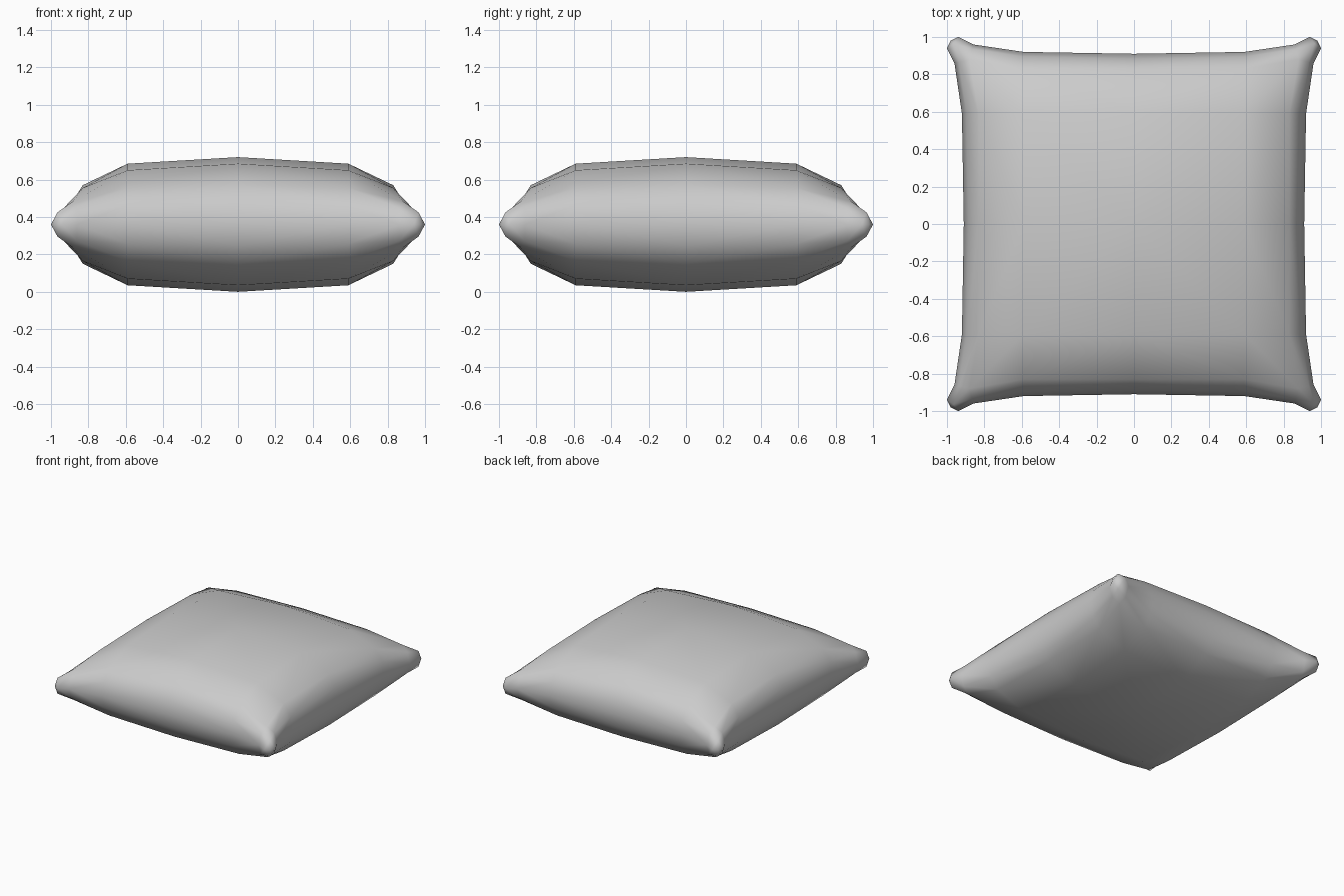
import bpy
import bmesh

cube = bpy.data.objects.get("Cube")
if cube:
    bpy.data.objects.remove(cube, do_unlink=True)

MID = 0.36  # height of the seam around the cushion

# One eighth of the cushion: rings from centre to seam, each running
# from the middle of a side to its corner as (x, y, height above seam)
RINGS = [
    [(0, 0, .36)],
    [(.59, 0, .325), (.59, .59, .29)],
    [(.83, 0, .21), (.83, .59, .195), (.88, .88, .125)],
    [(.885, 0, .11), (.895, .59, .105), (.935, .865, .085), (.965, .965, .065)],
    [(.91, 0, 0), (.92, .59, 0), (.96, .86, 0), (1, .94, 0), (.98, .98, 0)],
]


def corner_point(i, j):
    """Look up a grid point, reflecting across the diagonal."""
    if i >= j:
        return RINGS[i][j]
    x, y, h = RINGS[j][i]
    return y, x, h


# Fabric
fabric = bpy.data.materials.new("grey fabric")
fabric.use_nodes = True
colour = (.6, .6, .6, 1)
fabric.diffuse_color = colour
fabric.node_tree.nodes["Principled BSDF"].inputs["Base Color"].default_value = colour

# Quarter of the top sheet
bm = bmesh.new()
size = len(RINGS)
grid = [[bm.verts.new(corner_point(i, j)) for j in range(size)] for i in range(size)]
for i in range(size - 1):
    for j in range(size - 1):
        bm.faces.new((grid[i][j], grid[i + 1][j], grid[i + 1][j + 1], grid[i][j + 1]))
for face in bm.faces:
    face.smooth = True
mesh = bpy.data.meshes.new("cushion")
bm.to_mesh(mesh)
bm.free()
mesh.materials.append(fabric)

# Whole cushion, mirrored sideways, lengthways and below the seam
cushion = bpy.data.objects.new("cushion", mesh)
bpy.context.collection.objects.link(cushion)
cushion.location.z = MID
mirror = cushion.modifiers.new("mirror", 'MIRROR')
mirror.use_axis = (True, True, True)
mirror.use_clip = True
mirror.merge_threshold = 0.001
